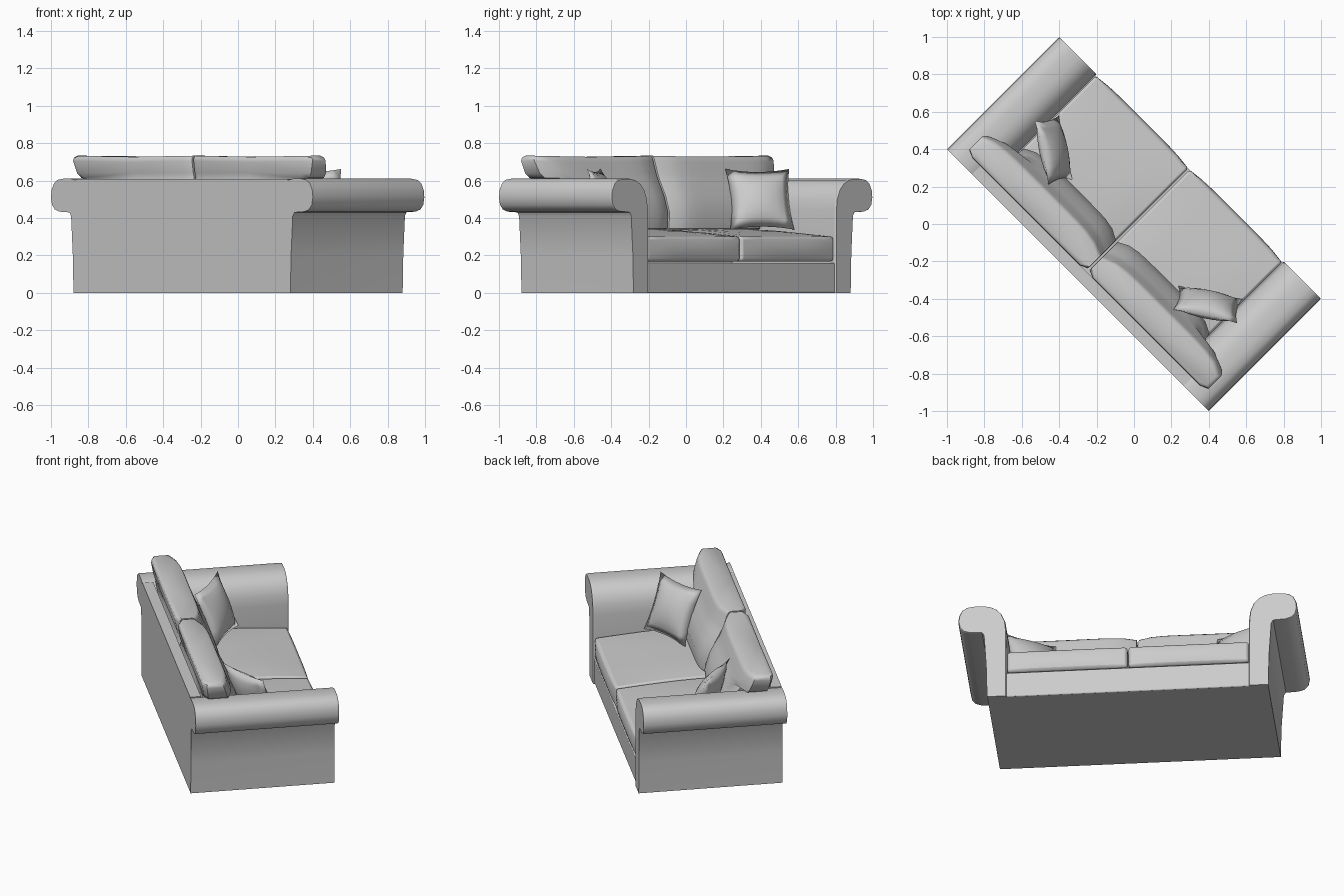
import bpy
import bmesh
from math import radians, sin, pi
from mathutils import Matrix, Euler

cube = bpy.data.objects.get("Cube")
if cube:
    bpy.data.objects.remove(cube, do_unlink=True)

# The whole sofa is built facing +y, then turned to stand diagonally
TURN = Matrix.Rotation(radians(-45), 4, 'Z')
DEPTH = 0.424


def finish(name, bm, local=None, bevel=0.0, segments=2, mirror_z=False, smooth=35):
    bmesh.ops.recalc_face_normals(bm, faces=bm.faces)
    mesh = bpy.data.meshes.new(name)
    bm.to_mesh(mesh)
    bm.free()
    obj = bpy.data.objects.new(name, mesh)
    bpy.context.collection.objects.link(obj)
    obj.matrix_world = TURN @ (local or Matrix())
    if mirror_z:
        mod = obj.modifiers.new("Two sides", 'MIRROR')
        mod.use_axis = (False, False, True)
    if bevel:
        mod = obj.modifiers.new("Soft edges", 'BEVEL')
        mod.width, mod.segments = bevel, segments
        mod.limit_method, mod.angle_limit = 'ANGLE', radians(50)
    bpy.ops.object.select_all(action='DESELECT')
    obj.select_set(True)
    bpy.context.view_layer.objects.active = obj
    bpy.ops.object.shade_smooth_by_angle(angle=radians(smooth))
    return obj


def box_mesh(x0, x1, y0, y1, z0, z1, cuts=0):
    bm = bmesh.new()
    bmesh.ops.create_cube(bm, size=1)
    for v in bm.verts:
        v.co.x = x0 if v.co.x < 0 else x1
        v.co.y = y0 if v.co.y < 0 else y1
        v.co.z = z0 if v.co.z < 0 else z1
    if cuts:
        bmesh.ops.subdivide_edges(bm, edges=bm.edges[:], cuts=cuts, use_grid_fill=True)
    return bm


def loft(rings):
    bm = bmesh.new()
    loops = [[bm.verts.new(p) for p in ring] for ring in rings]
    n = len(loops[0])
    for a, b in zip(loops, loops[1:]):
        for i in range(n):
            j = (i + 1) % n
            bm.faces.new((a[i], a[j], b[j], b[i]))
    bm.faces.new(loops[0])
    bm.faces.new(loops[-1])
    return bm


# Frame
finish("base", box_mesh(-0.76, 0.76, -0.42, 0.415, 0, 0.16), bevel=0.006)
finish("back_panel", box_mesh(-0.8, 0.8, -DEPTH, -0.36, 0, 0.608))

# Rolled arm cross-section: distance from the middle, height
ARM = [(0.82, 0), (0.825, 0.2), (0.838, 0.41), (0.85, 0.43), (0.925, 0.434),
       (0.96, 0.445), (0.982, 0.47), (0.99, 0.51), (0.985, 0.55), (0.968, 0.585),
       (0.94, 0.604), (0.9, 0.61), (0.84, 0.61), (0.8, 0.602), (0.765, 0.583),
       (0.735, 0.55), (0.715, 0.5), (0.708, 0.44), (0.707, 0.3), (0.707, 0)]


def arm(name, side):
    layers = [(-DEPTH, 0), (DEPTH - 0.012, 0), (DEPTH - 0.004, 0.004), (DEPTH, 0.012)]
    rings = []
    for y, inset in layers:
        rings.append([(side * (u + (0.85 - u) * inset * 3), y, z + (0.5 - z) * inset * 2 * (z > 0))
                      for u, z in ARM])
    finish(name, loft(rings))


# Seat cushion: box with a crowned top and a slightly swollen front
def seat_cushion(name, side):
    x0, x1, y0, y1 = 0.004, 0.705, -0.34, 0.415
    bm = box_mesh(x0, x1, y0, y1, 0.168, 0.3, cuts=7)
    for v in bm.verts:
        s = 2 * (v.co.x - x0) / (x1 - x0) - 1
        h = (v.co.z - 0.168) / 0.132
        rise = sin(min(1, 1.4 * (y1 - v.co.y) / (y1 - y0)) * pi / 2)
        v.co.z += h * 0.042 * rise * (1 - 0.35 * s ** 4)
        if v.co.y > y1 - 0.001:
            v.co.y += 0.014 * (1 - s ** 4) * (1 - (2 * h - 1) ** 2)
        v.co.x *= side
    finish(name, bm, bevel=0.014)


# Back cushion levels: height, outer end, front face, rear face
BACK = [(0.32, 0.685, -0.13, -0.33), (0.345, 0.695, -0.09, -0.345),
        (0.43, 0.7, -0.085, -0.355), (0.52, 0.705, -0.115, -0.355),
        (0.585, 0.72, -0.15, -0.355), (0.615, 0.86, -0.165, -0.345),
        (0.64, 0.885, -0.175, -0.352), (0.705, 0.905, -0.197, -0.362),
        (0.724, 0.9, -0.205, -0.36), (0.733, 0.885, -0.218, -0.35)]


def back_cushion(name, side):
    steps = 12
    rings = []
    for z, end, front, rear in BACK:
        ring = []
        for i in range(steps + 1):
            s = i / steps
            edge = abs(2 * s - 1)
            ring.append((side * (0.006 + (end - 0.006) * s), front - 0.045 * edge ** 6,
                         z - 0.006 * (z > 0.7) * sin(pi * s)))
        for s in (1, 0.95, 0.5, 0.05, 0):
            ring.append((side * (0.006 + (end - 0.006) * s),
                         rear + (0.02 if s in (0, 1) else 0),
                         z - 0.006 * (z > 0.7) * sin(pi * s)))
        rings.append(ring)
    finish(name, loft(rings), smooth=45)


# Throw pillow: square with pinched sides, puffed on both faces
def throw_pillow(name, side):
    half = 0.175
    bm = bmesh.new()
    bmesh.ops.create_grid(bm, x_segments=8, y_segments=8, size=1)
    for v in bm.verts:
        a, b = v.co.x, v.co.y
        puff = max(0, (1 - a * a) * (1 - b * b))
        v.co.x = half * a * (1 - 0.1 * (1 - b * b))
        v.co.y = half * b * (1 - 0.1 * (1 - a * a))
        v.co.z = 0.062 * puff ** 0.7
    place = Matrix.Translation((side * 0.583, -0.025, 0.5))
    lean = Euler((radians(-68), 0, radians(33 * side)), 'XYZ').to_matrix().to_4x4()
    finish(name, bm, place @ lean, mirror_z=True, smooth=30)


for label, side in (("left", -1), ("right", 1)):
    arm(label + "_arm", side)
    seat_cushion(label + "_seat_cushion", side)
    back_cushion(label + "_back_cushion", side)
    throw_pillow(label + "_throw_pillow", side)
